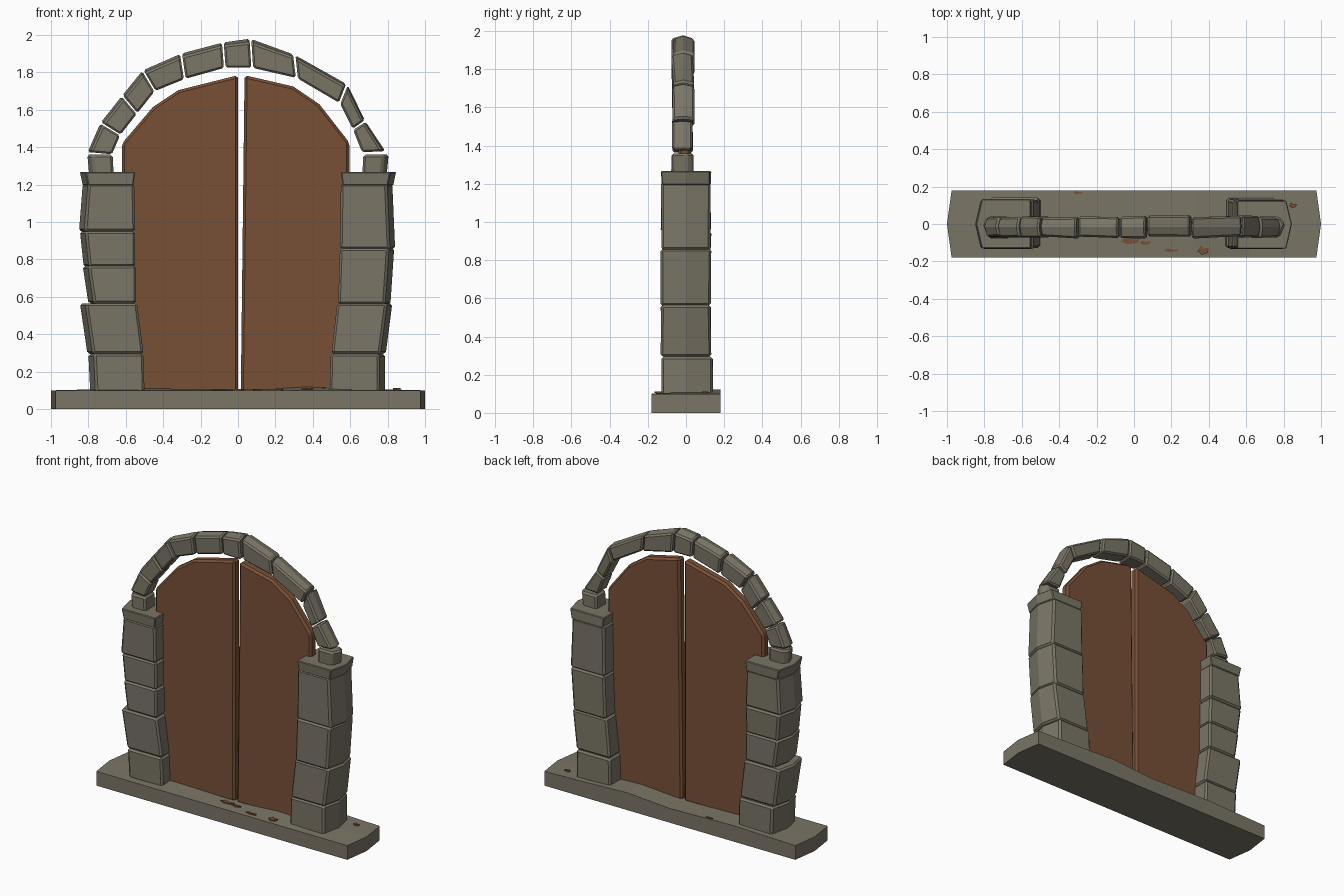
import bpy, bmesh, random
from mathutils import Vector

if "Cube" in bpy.data.objects:
    bpy.data.objects.remove(bpy.data.objects["Cube"])

random.seed(4)


def material(name, rgb):
    m = bpy.data.materials.new(name)
    m.diffuse_color = (*rgb, 1)
    m.use_nodes = True
    m.node_tree.nodes["Principled BSDF"].inputs["Base Color"].default_value = m.diffuse_color
    return m


STONE = material("grey stone", (0.195, 0.178, 0.133))
WOOD = material("brown wood", (0.188, 0.080, 0.037))


def loft(name, rings, mat, bevel=0.0):
    """Closed prism through rings that share a point count, with chamfered edges."""
    bm = bmesh.new()
    loops = [[bm.verts.new(p) for p in ring] for ring in rings]
    n = len(loops[0])
    for a, b in zip(loops, loops[1:]):
        for i in range(n):
            bm.faces.new((a[i], a[(i + 1) % n], b[(i + 1) % n], b[i]))
    bm.faces.new(loops[0])
    bm.faces.new(loops[-1])
    bmesh.ops.recalc_face_normals(bm, faces=bm.faces)
    if bevel:
        sharp = [e for e in bm.edges if e.calc_face_angle(0) > 0.6]
        bmesh.ops.bevel(bm, geom=sharp, offset=bevel, segments=1, affect='EDGES')
    me = bpy.data.meshes.new(name)
    bm.to_mesh(me)
    bm.free()
    me.materials.append(mat)
    ob = bpy.data.objects.new(name, me)
    bpy.context.collection.objects.link(ob)
    return ob


# Uneven threshold slab with pointed ends
heights = [(-0.975, 0.10), (-0.5, 0.112), (0.0, 0.10), (0.33, 0.122), (0.62, 0.11), (0.975, 0.10)]
rings = []
for x, h in heights:
    tip = 0.025 if x > 0.9 else -0.025 if x < -0.9 else 0
    rings.append([(x, -0.18, 0), (x + tip, 0, 0), (x, 0.18, 0),
                  (x, 0.18, h), (x + tip, 0, h), (x, -0.18, 0.10)])
loft("threshold", rings, STONE)


# Pillar stones: inner and outer x at the bottom, then at the top, then z range
def pillar_stone(name, s, ib, ob, it, ot, z0, z1, front=0.13, back=0.13, bevel=0.012):
    rings = []
    for i, o, z in ((ib, ob, z0), (it, ot, z1)):
        f = front + random.uniform(-0.006, 0.004)
        b = back + random.uniform(-0.006, 0.004)
        rings.append([(s * i, -f, z), (s * (o - 0.03), -f, z), (s * o, 0, z),
                      (s * (o - 0.03), b, z), (s * i, b, z)])
    loft(name, rings, STONE, bevel)


left = [(0.50, 0.79, 0.505, 0.80, 0.09, 0.295), (0.505, 0.805, 0.54, 0.845, 0.295, 0.565),
        (0.545, 0.80, 0.545, 0.83, 0.565, 0.765), (0.55, 0.825, 0.55, 0.845, 0.76, 0.95),
        (0.55, 0.85, 0.555, 0.83, 0.95, 1.205)]
right = [(0.49, 0.785, 0.495, 0.785, 0.09, 0.295), (0.50, 0.79, 0.53, 0.825, 0.295, 0.565),
         (0.535, 0.815, 0.545, 0.835, 0.56, 0.86), (0.545, 0.84, 0.55, 0.825, 0.855, 1.205)]
for side, s, rows in (("left", -1, left), ("right", 1, right)):
    for k, row in enumerate(rows):
        pillar_stone(f"{side}_pillar_stone_{k + 1}", s, *row, back=0.145 if k == 0 else 0.13)
    pillar_stone(f"{side}_pillar_cap", s, 0.56, 0.83, 0.55, 0.845, 1.195, 1.268, bevel=0.005)
    pillar_stone(f"{side}_arch_foot", s, 0.665, 0.80, 0.67, 0.81, 1.255, 1.36, 0.075, 0.04)

# Arch stones between joints given as outer and inner (x, z)
outer = [(-.805, 1.37), (-.735, 1.53), (-.62, 1.675), (-.51, 1.81), (-.305, 1.90), (-.08, 1.96),
         (.065, 1.98), (.30, 1.895), (.585, 1.735), (.68, 1.54), (.79, 1.375)]
inner = [(-.675, 1.36), (-.63, 1.465), (-.54, 1.58), (-.445, 1.70), (-.285, 1.765), (-.07, 1.825),
         (.075, 1.825), (.315, 1.77), (.545, 1.635), (.615, 1.495), (.665, 1.37)]
for k in range(len(outer) - 1):
    rings = []
    for t in (0.025, 0.975):
        o = Vector(outer[k]).lerp(Vector(outer[k + 1]), t)
        i = Vector(inner[k]).lerp(Vector(inner[k + 1]), t)
        e = o.lerp(i, 0.12)
        f = -0.07 + random.uniform(-0.008, 0.006)
        b = 0.038 + random.uniform(-0.006, 0.008)
        rings.append([(i.x, f, i.y), (e.x, f, e.y), (o.x, -0.015, o.y),
                      (e.x, b, e.y), (i.x, b, i.y)])
    loft(f"arch_stone_{k + 1}", rings, STONE, 0.01)

# Double doors following the arch
doors = {
    "left_door": [(-.62, .09), (-.62, 1.42), (-.455, 1.615), (-.32, 1.705), (0, 1.785), (0, .09)],
    "right_door": [(.015, .09), (.035, 1.785), (.295, 1.725), (.435, 1.63), (.595, 1.425), (.595, .09)],
}
for name, pts in doors.items():
    loft(name, [[(x, y, z) for x, z in pts] for y in (-0.04, 0.025)], WOOD, 0.014)

# Thin brown stains on the threshold
stains = [(-0.02, -0.09, 0.05, 0.018), (0.06, -0.10, 0.03, 0.012), (0.20, -0.14, 0.04, 0.010),
          (0.37, -0.14, 0.03, 0.025), (0.85, 0.10, 0.02, 0.015), (-0.30, 0.168, 0.025, 0.008)]
for k, (x, y, rx, ry) in enumerate(stains):
    z = 0.108 if abs(x) < 0.3 else 0.113
    shape = [(-1, -.2), (-.3, -1), (.8, -.6), (1, .5), (.1, .4), (-.5, 1)]
    loft(f"stain_{k + 1}", [[(x + rx * a, y + ry * b, h) for a, b in shape]
                            for h in (z - 0.008, z)], WOOD)
